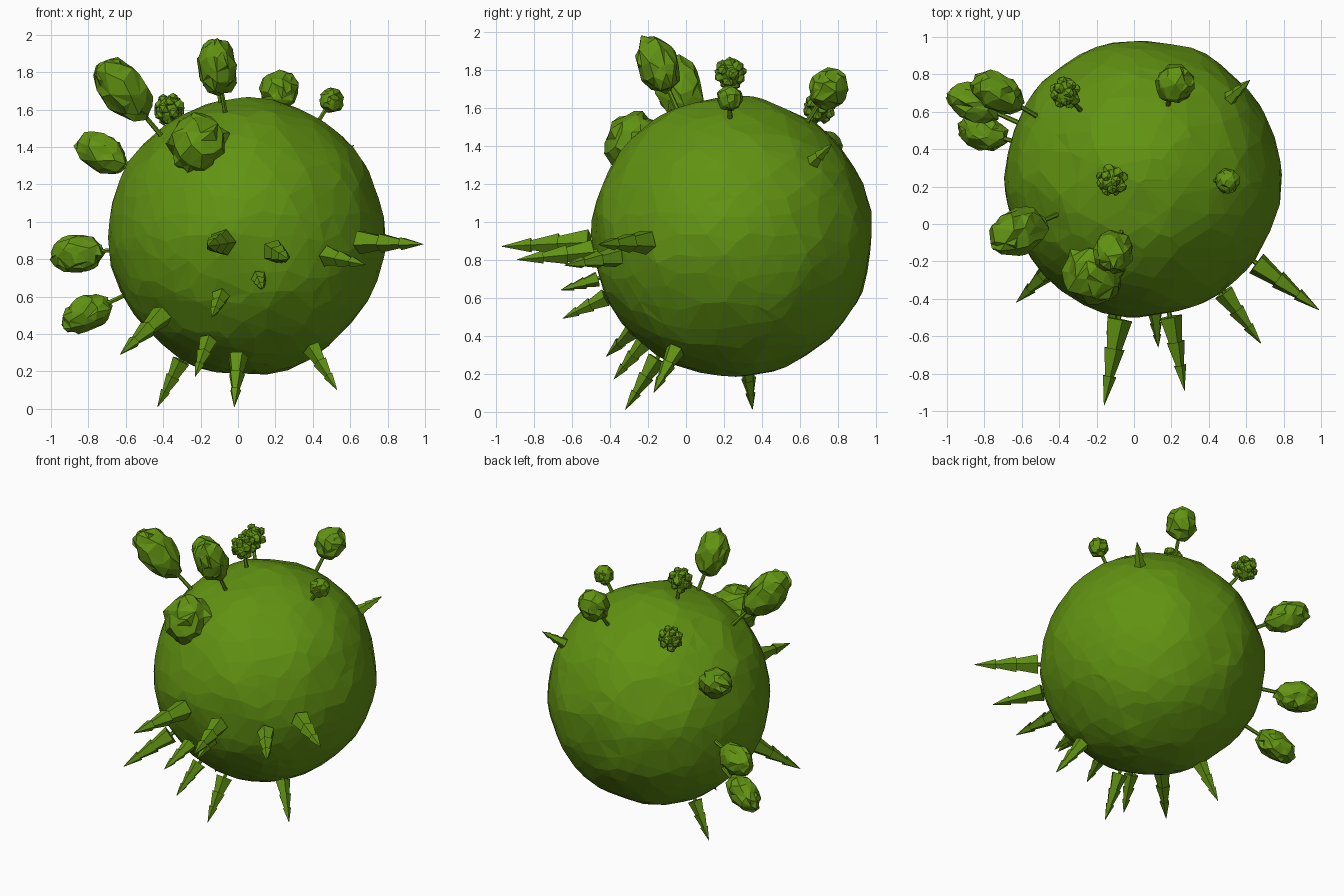
import bpy, bmesh, math, random
from mathutils import Vector, noise

random.seed(7)
if "Cube" in bpy.data.objects:
    bpy.data.objects.remove(bpy.data.objects["Cube"], do_unlink=True)

CENTRE = Vector((0.045, 0.245, 0.92))
RADIUS = 0.735

leaf = bpy.data.materials.new("leaf_green")
leaf.use_nodes = True
GREEN = (0.12, 0.29, 0.006, 1)
leaf.diffuse_color = GREEN
leaf.node_tree.nodes["Principled BSDF"].inputs["Base Color"].default_value = GREEN


def finish(bm, name, location, direction=None, keep=1.0):
    """Turn a bmesh into a flat-shaded object whose z axis follows direction."""
    bmesh.ops.recalc_face_normals(bm, faces=bm.faces)
    mesh = bpy.data.meshes.new(name)
    bm.to_mesh(mesh)
    bm.free()
    mesh.materials.append(leaf)
    obj = bpy.data.objects.new(name, mesh)
    bpy.context.collection.objects.link(obj)
    obj.location = location
    if direction:
        obj.rotation_mode = 'QUATERNION'
        obj.rotation_quaternion = direction.to_track_quat('Z', 'Y')
    if keep < 1:
        mod = obj.modifiers.new("facets", 'DECIMATE')
        mod.ratio = keep
    return obj


def rock(detail, scale, slide, bump):
    """Icosphere with vertices slid along the surface and bumped in and out."""
    bm = bmesh.new()
    bmesh.ops.create_icosphere(bm, subdivisions=detail, radius=1)
    shift = Vector([random.uniform(0, 50) for _ in range(3)])
    for v in bm.verts:
        jitter = Vector([random.uniform(-slide, slide) for _ in range(3)])
        way = (v.co + jitter).normalized()
        size = 1 + bump * noise.noise(way * 3 + shift)
        v.co = Vector([way[i] * size * scale[i] for i in range(3)])
    return bm


def lathe(profile, sides, twist=0.0):
    """Closed turned shape from (radius, height) pairs, lowest first."""
    bm = bmesh.new()
    rings = []
    for radius, height in profile:
        ring = []
        for i in range(sides):
            a = math.tau * i / sides + twist
            ring.append(bm.verts.new((radius * math.cos(a), radius * math.sin(a), height)))
        rings.append(ring)
    for low, high in zip(rings, rings[1:]):
        for i in range(sides):
            j = (i + 1) % sides
            bm.faces.new((low[i], low[j], high[j], high[i]))
    bm.faces.new(rings[0][::-1])
    bm.faces.new(rings[-1])
    return bm


def trunk(name, way, end):
    """Thin stem from inside the globe out to the given distance."""
    stem = lathe([(0.014, RADIUS - 0.06), (0.01, end)], 6)
    finish(stem, name, CENTRE, way)


# Faceted globe
finish(rock(4, [RADIUS + 0.004] * 3, 0.05, 0.025), "globe", CENTRE, keep=0.75)

# Leafy trees: crown centre, half width, half length along the stem
TREES = [
    ((-0.86, 0.65, 0.83), 0.10, 0.145),
    ((-0.73, 0.70, 1.37), 0.10, 0.16),
    ((-0.81, 0.49, 0.51), 0.09, 0.145),
    ((-0.62, -0.04, 1.71), 0.12, 0.20),
    ((-0.11, -0.15, 1.83), 0.105, 0.155),
    ((-0.21, -0.26, 1.41), 0.16, 0.16),
    ((0.22, 0.75, 1.70), 0.10, 0.11),
    ((0.50, 0.23, 1.65), 0.065, 0.065),
]
for n, (place, wide, long) in enumerate(TREES, 1):
    way = Vector(place) - CENTRE
    trunk(f"tree_trunk_{n}", way, way.length)
    crown = rock(3, (wide, wide, long), 0.1, 0.22)
    finish(crown, f"tree_crown_{n}", place, way, keep=0.45)

# Lumpy bushes: clusters of small chunks around a core
for n, place in enumerate([(-0.37, 0.70, 1.60), (-0.12, 0.23, 1.78)], 1):
    way = Vector(place) - CENTRE
    trunk(f"bush_trunk_{n}", way, way.length)
    finish(rock(2, [0.07] * 3, 0.1, 0.2), f"bush_core_{n}", place)
    lumps = 16
    for k in range(lumps):
        h = 1 - 2 * (k + 0.5) / lumps
        r = math.sqrt(1 - h * h)
        a = k * math.pi * (3 - math.sqrt(5))
        offset = Vector((r * math.cos(a), r * math.sin(a), h))
        offset *= random.uniform(0.055, 0.07)
        lump = rock(1, [0.032] * 3, 0.2, 0.2)
        finish(lump, f"bush_lump_{n}_{k}", Vector(place) + offset)

# Tiered conifers, given by their tips
TIPS = [
    (0.99, -0.46, 0.88), (0.68, -0.64, 0.77), (0.27, -0.89, 0.80),
    (-0.16, -0.97, 0.87), (0.13, -0.66, 0.64), (-0.14, -0.65, 0.49),
    (-0.63, -0.42, 0.29), (-0.43, 0.35, 0.01), (-0.23, -0.38, 0.17),
    (-0.02, -0.32, 0.01), (0.53, -0.17, 0.10), (0.62, 0.77, 1.41),
]
TIERS = [(1, 0), (0.58, 0.36), (0.8, 0.34), (0.34, 0.68), (0.54, 0.66), (0.02, 1)]
for n, tip in enumerate(TIPS, 1):
    way = Vector(tip) - CENTRE
    start = RADIUS + 0.06 * (way.length - RADIUS)
    length = way.length - start
    width = 0.02 + 0.115 * length
    trunk(f"conifer_trunk_{n}", way, start + length / 4)
    profile = [(r * width, start + t * length) for r, t in TIERS]
    cone = lathe(profile, 5, random.uniform(0, math.tau))
    finish(cone, f"conifer_{n}", CENTRE, way)
